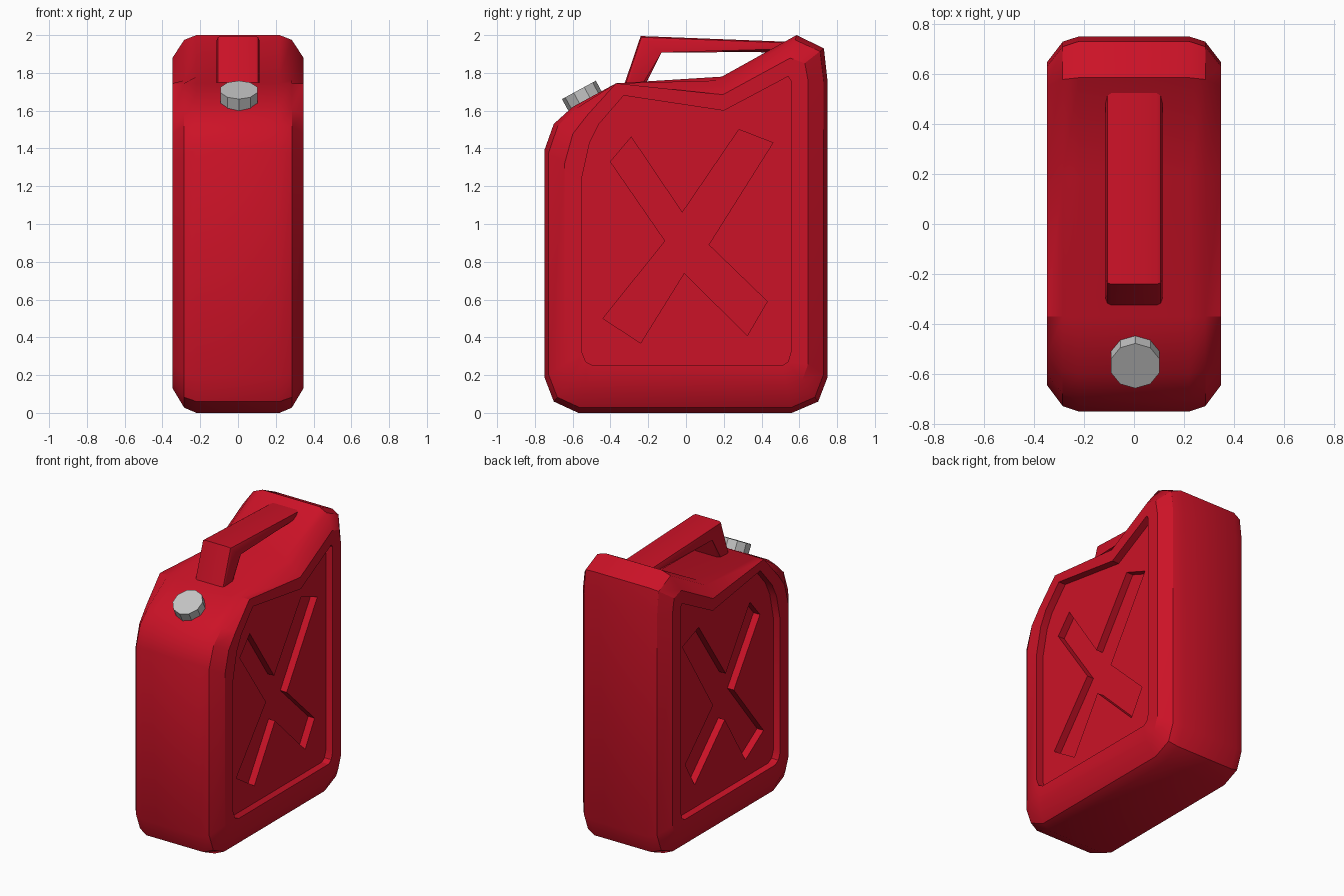
import bpy, bmesh, math
from mathutils import Matrix, Vector

if "Cube" in bpy.data.objects:
    bpy.data.objects.remove(bpy.data.objects["Cube"])


def material(name, rgb):
    m = bpy.data.materials.new(name)
    m.diffuse_color = (*rgb, 1)
    m.use_nodes = True
    m.node_tree.nodes["Principled BSDF"].inputs["Base Color"].default_value = m.diffuse_color
    return m


RED = material("red", (0.6, 0.006, 0.02))
SILVER = material("silver grey", (0.55, 0.55, 0.55))


def finish(bm, name, mat=None):
    bmesh.ops.recalc_face_normals(bm, faces=bm.faces)
    me = bpy.data.meshes.new(name)
    bm.to_mesh(me)
    bm.free()
    ob = bpy.data.objects.new(name, me)
    bpy.context.collection.objects.link(ob)
    if mat:
        me.materials.append(mat)
    return ob


def smooth(ob, deg):
    bpy.ops.object.select_all(action='DESELECT')
    ob.select_set(True)
    bpy.context.view_layer.objects.active = ob
    bpy.ops.object.shade_smooth_by_angle(angle=math.radians(deg))


def loft(rings):
    """Join closed rings of (x, y, z) points and cap both ends."""
    bm = bmesh.new()
    vs = [[bm.verts.new(p) for p in r] for r in rings]
    n = len(rings[0])
    for a, b in zip(vs, vs[1:]):
        for i in range(n):
            j = (i + 1) % n
            bm.faces.new((a[i], a[j], b[j], b[i]))
    bm.faces.new(vs[0])
    bm.faces.new(vs[-1])
    return bm


def extrude_x(profile, x0, x1):
    return loft([[(x, y, z) for y, z in profile] for x in (x0, x1)])


def apply_modifiers(ob):
    dg = bpy.context.evaluated_depsgraph_get()
    me = bpy.data.meshes.new_from_object(ob.evaluated_get(dg))
    ob.modifiers.clear()
    ob.data = me


# Side outlines (y, z): body silhouette and the matching recessed panel
BODY = [(-.57, 0), (.56, 0), (.70, .06), (.75, .19), (.75, 1.75), (.73, 1.93),
        (.585, 2.0), (.19, 1.78), (-.37, 1.745), (-.60, 1.62), (-.70, 1.53),
        (-.75, 1.39), (-.75, .19), (-.70, .06)]
PANEL = [(-.49, .25), (.51, .25), (.54, .27), (.555, .32), (.555, 1.76), (.54, 1.782),
         (.52, 1.77), (.20, 1.60), (-.33, 1.68), (-.46, 1.53), (-.51, 1.43),
         (-.55, 1.25), (-.55, .32), (-.53, .27)]
SHARP = 8  # the crease in front of the handle keeps its full width


def ring(x, t):
    pts = []
    for i, (b, p) in enumerate(zip(BODY, PANEL)):
        k = 0 if i == SHARP and t < 1 else t
        pts.append((x, b[0] + (p[0] - b[0]) * k, b[1] + (p[1] - b[1]) * k))
    return pts


# Body: rounded edges, flat rim, then the panel floor, on both sides
half = [(.295, 1), (.348, 1), (.348, .53), (.285, .11), (.22, 0)]
rings = [ring(x, t) for x, t in half] + [ring(-x, t) for x, t in reversed(half)]
body = finish(loft(rings), "can_body", RED)

# Cross-shaped recess cut into each panel
CROSS = [(-.29, 1.46), (-.02, 1.06), (.28, 1.50), (.46, 1.43), (.12, .89), (.43, .59),
         (.325, .41), (-.01, .74), (-.24, .37), (-.44, .50), (-.11, .91), (-.40, 1.33)]
cutters = []
for s in (1, -1):
    c = finish(extrude_x(CROSS, s * .245, s * .42), "cross_cutter")
    c.hide_render = True
    cutters.append(c)
    m = body.modifiers.new("cross", 'BOOLEAN')
    m.operation = 'DIFFERENCE'
    m.solver = 'EXACT'
    m.object = c
apply_modifiers(body)
for c in cutters:
    bpy.data.objects.remove(c)
smooth(body, 33)

# Carrying handle: sloping post and long bar running into the raised back
HANDLE = [(-.34, 1.70), (-.24, 1.995), (.56, 1.964), (.56, 1.905), (-.145, 1.93), (-.227, 1.70)]
bm = extrude_x(HANDLE, -.113, .113)
side_edges = [e for e in bm.edges if abs(e.verts[0].co.x - e.verts[1].co.x) < 1e-4]
bmesh.ops.bevel(bm, geom=side_edges, offset=.022, segments=2, profile=.5, affect='EDGES')
smooth(finish(bm, "handle", RED), 33)

# Screw cap, tilted to match the front slope
tilt = math.radians(28.5)
normal = Vector((0, -math.sin(tilt), math.cos(tilt)))
centre = Vector((.005, -.567, 1.71)) - normal * .05
bm = bmesh.new()
bmesh.ops.create_cone(bm, cap_ends=True, segments=10, radius1=.102, radius2=.102, depth=.10,
                      matrix=Matrix.Translation(centre) @ Matrix.Rotation(tilt, 4, 'X'))
finish(bm, "screw_cap", SILVER)
